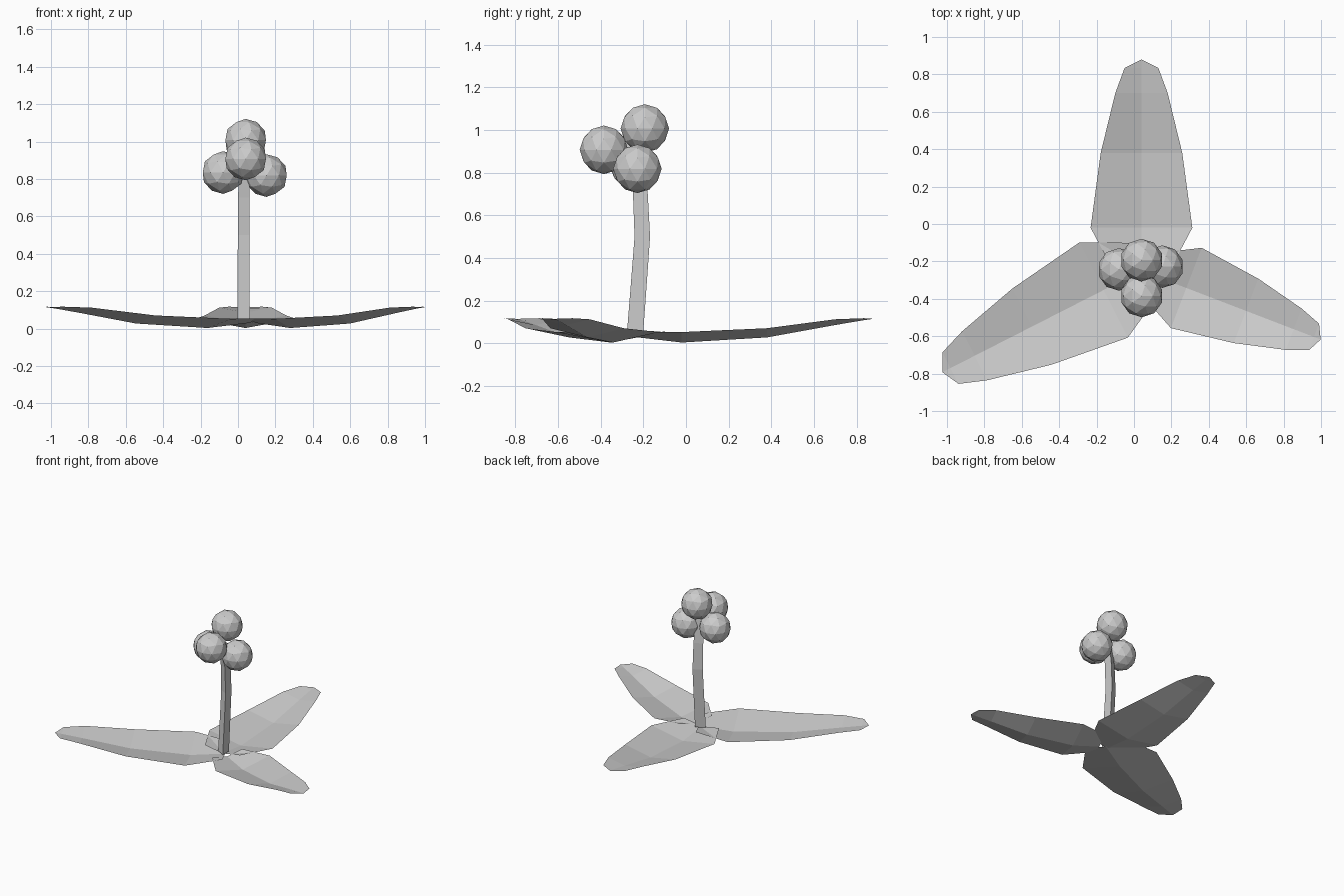
import bpy, bmesh
from math import radians, cos, sin
from mathutils import Matrix, Vector

if "Cube" in bpy.data.objects:
    bpy.data.objects.remove(bpy.data.objects["Cube"])

CENTRE = Vector((0.04, -0.25, 0))


def finish(name, bm):
    mesh = bpy.data.meshes.new(name)
    bm.to_mesh(mesh)
    bm.free()
    obj = bpy.data.objects.new(name, mesh)
    bpy.context.collection.objects.link(obj)
    return obj


# Leaf stations: distance along leaf, half width, midrib height, edge height
STATIONS = [
    (0.00, 0.15, 0.030, 0.055),
    (0.23, 0.272, 0.003, 0.052),
    (0.63, 0.218, 0.027, 0.070),
    (0.95, 0.140, 0.085, 0.112),
    (1.085, 0.090, 0.108, 0.117),
]
TIP = (1.13, 0.114)


def leaf(name, angle, length, width, offset):
    bm = bmesh.new()
    rows = [[bm.verts.new((offset + d * length, s * w * width, e if s else m))
             for s in (-1, 0, 1)] for d, w, m, e in STATIONS]
    for a, b in zip(rows, rows[1:]):
        for i in range(2):
            bm.faces.new((a[i], b[i], b[i + 1], a[i + 1]))
    tip = bm.verts.new((offset + TIP[0] * length, 0, TIP[1]))
    for i in range(2):
        bm.faces.new((rows[-1][i], tip, rows[-1][i + 1]))
    bm.transform(Matrix.Translation(CENTRE) @ Matrix.Rotation(radians(angle), 4, 'Z'))
    return finish(name, bm)


leaf("back_leaf", 90, 1.0, 1.0, 0.0)
leaf("left_leaf", 207, 1.075, 1.05, -0.02)
leaf("right_leaf", -21, 0.855, 0.845, 0.06)

# Three-sided bent stem: y, z, radius
bm = bmesh.new()
rings = []
for y, z, r in [(-0.24, 0.035, 0.044), (-0.222, 0.27, 0.043),
                (-0.205, 0.50, 0.042), (-0.214, 0.70, 0.040), (-0.235, 0.88, 0.038)]:
    rings.append([bm.verts.new((0.041 + r * cos(radians(a)), y + r * sin(radians(a)), z))
                  for a in (60, 180, 300)])
for a, b in zip(rings, rings[1:]):
    for i in range(3):
        j = (i + 1) % 3
        bm.faces.new((a[i], a[j], b[j], b[i]))
bm.faces.new(rings[0][::-1])
bm.faces.new(rings[-1])
finish("stem", bm)

# Berry cluster
BERRIES = {
    "top_berry": (0.041, -0.193, 1.007),
    "front_berry": (0.041, -0.385, 0.907),
    "left_berry": (-0.080, -0.243, 0.834),
    "right_berry": (0.152, -0.228, 0.818),
}
for name, pos in BERRIES.items():
    bm = bmesh.new()
    bmesh.ops.create_icosphere(bm, subdivisions=2, radius=0.114,
                               matrix=Matrix.Translation(pos))
    finish(name, bm)
